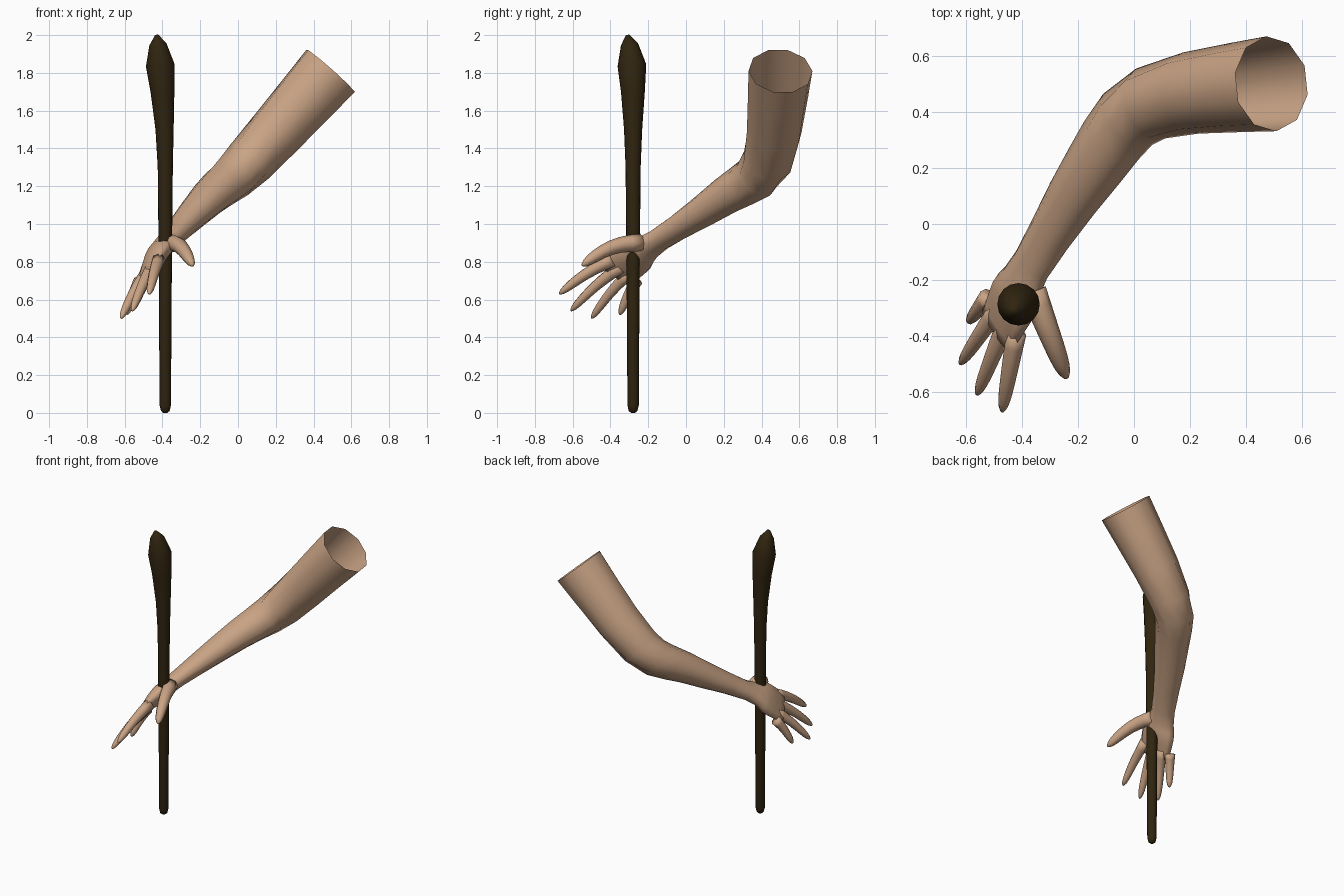
import bpy, bmesh
from math import sin, cos, pi, tau, radians, sqrt
from mathutils import Vector

cube = bpy.data.objects.get("Cube")
if cube:
    bpy.data.objects.remove(cube)


def make_material(name, colour):
    material = bpy.data.materials.new(name)
    material.use_nodes = True
    material.diffuse_color = (*colour, 1)
    shader = material.node_tree.nodes["Principled BSDF"]
    shader.inputs["Base Color"].default_value = (*colour, 1)
    return material


skin = make_material("skin tan", (.59, .37, .235))
wood = make_material("dark wood", (.03, .018, .005))
up_axis = Vector((0, 0, 1))
back_axis = Vector((0, 1, 0))


def smooth_stations(controls, steps):
    """Insert stations between the control stations along a smooth spline."""
    controls = [Vector(control) for control in controls]
    last = len(controls) - 1
    result = []
    for index in range(last):
        start, end = controls[index], controls[index + 1]
        leave = (end - controls[max(index - 1, 0)]) / 2
        arrive = (controls[min(index + 2, last)] - start) / 2
        for step in range(steps):
            f = step / steps
            ease = f * f * (3 - 2 * f)
            result.append(start.lerp(end, ease)
                          + leave * f * (1 - f) ** 2 - arrive * f * f * (1 - f))
    return result + [controls[last]]


def loft(name, stations, material, sides, reference=up_axis, open_end=False):
    """Skin a tube over stations of x, y, z, half width, half height and roll."""
    centres = [Vector(station[:3]) for station in stations]
    last = len(centres) - 1
    mesh_data = bmesh.new()
    rings = []
    for index, station in enumerate(stations):
        width, height, roll = station[3:]
        along = centres[min(index + 1, last)] - centres[max(index - 1, 0)]
        along.normalize()
        across = along.cross(reference).normalized()
        upward = across.cross(along)
        turn = radians(roll)
        wide = (across * cos(turn) + upward * sin(turn)) * width
        tall = (upward * cos(turn) - across * sin(turn)) * height
        angles = [tau * corner / sides for corner in range(sides)]
        rings.append([mesh_data.verts.new(centres[index] + wide * cos(angle) + tall * sin(angle))
                      for angle in angles])
    for lower, upper in zip(rings, rings[1:]):
        for corner in range(sides):
            following = (corner + 1) % sides
            mesh_data.faces.new((lower[corner], lower[following],
                                 upper[following], upper[corner]))
    mesh_data.faces.new(rings[0][::-1])
    if not open_end:
        mesh_data.faces.new(rings[last])
    for face in mesh_data.faces:
        face.smooth = True
    bmesh.ops.recalc_face_normals(mesh_data, faces=mesh_data.faces)
    mesh = bpy.data.meshes.new(name)
    mesh_data.to_mesh(mesh)
    mesh_data.free()
    mesh.materials.append(material)
    part = bpy.data.objects.new(name, mesh)
    bpy.context.collection.objects.link(part)


def finger(name, root, tip, radius, arch):
    """Arched, tapering digit whose rings gather towards a rounded tip."""
    rings = 9
    stations = []
    for ring in range(rings + 1):
        f = sin(ring / rings * pi / 2)
        centre = root.lerp(tip, f) + up_axis * arch * sin(pi * f)
        size = radius * (1 - .4 * f) * sqrt(1.02 - f ** 10)
        stations.append((*centre, size, size, 0))
    loft(name, stations, skin, sides=8)


# Knuckles, palm, wrist, forearm, elbow and the open upper end
arm_controls = [
    (-.49, -.38, .73, .11, .02, 41),
    (-.43, -.27, .83, .12, .055, 41),
    (-.365, -.145, .915, .077, .055, 20),
    (-.14, .21, 1.15, .11, .1, 0),
    (.06, .43, 1.33, .135, .135, 0),
    (.49, .5, 1.81, .17, .175, 0),
]
loft("arm", smooth_stations(arm_controls, steps=3), skin, sides=10, open_end=True)

# Four fingers spread evenly along the knuckle line
first_knuckle = Vector((-.42, -.39, .81))
last_knuckle = Vector((-.52, -.26, .7))
finger_tips = {
    "index_finger": (-.47, -.67, .63),
    "middle_finger": (-.56, -.61, .54),
    "ring_finger": (-.62, -.5, .5),
    "little_finger": (-.59, -.35, .52),
}
for place, (name, tip) in enumerate(finger_tips.items()):
    knuckle = first_knuckle.lerp(last_knuckle, place / 3)
    finger(name, knuckle, Vector(tip), radius=.036 - .001 * place, arch=.015)

# Thumb
finger("thumb", Vector((-.36, -.24, .9)), Vector((-.24, -.55, .78)), radius=.048, arch=.035)

# Wooden club through the palm, its head leaning towards the tip
club_profile = [(0, .01), (.01, .023), (.04, .03), (.8, .035), (1.3, .04),
                (1.5, .048), (1.7, .063), (1.84, .076), (1.95, .046), (2, .01)]
club_stations = []
for height, radius in club_profile:
    lean = max(0, height - 1.3) / .7
    club_stations.append((-.385 - .045 * lean ** 2, -.28 - .03 * lean ** 6, height,
                          radius, radius, 0))
loft("club", club_stations, wood, sides=16, reference=back_axis)
